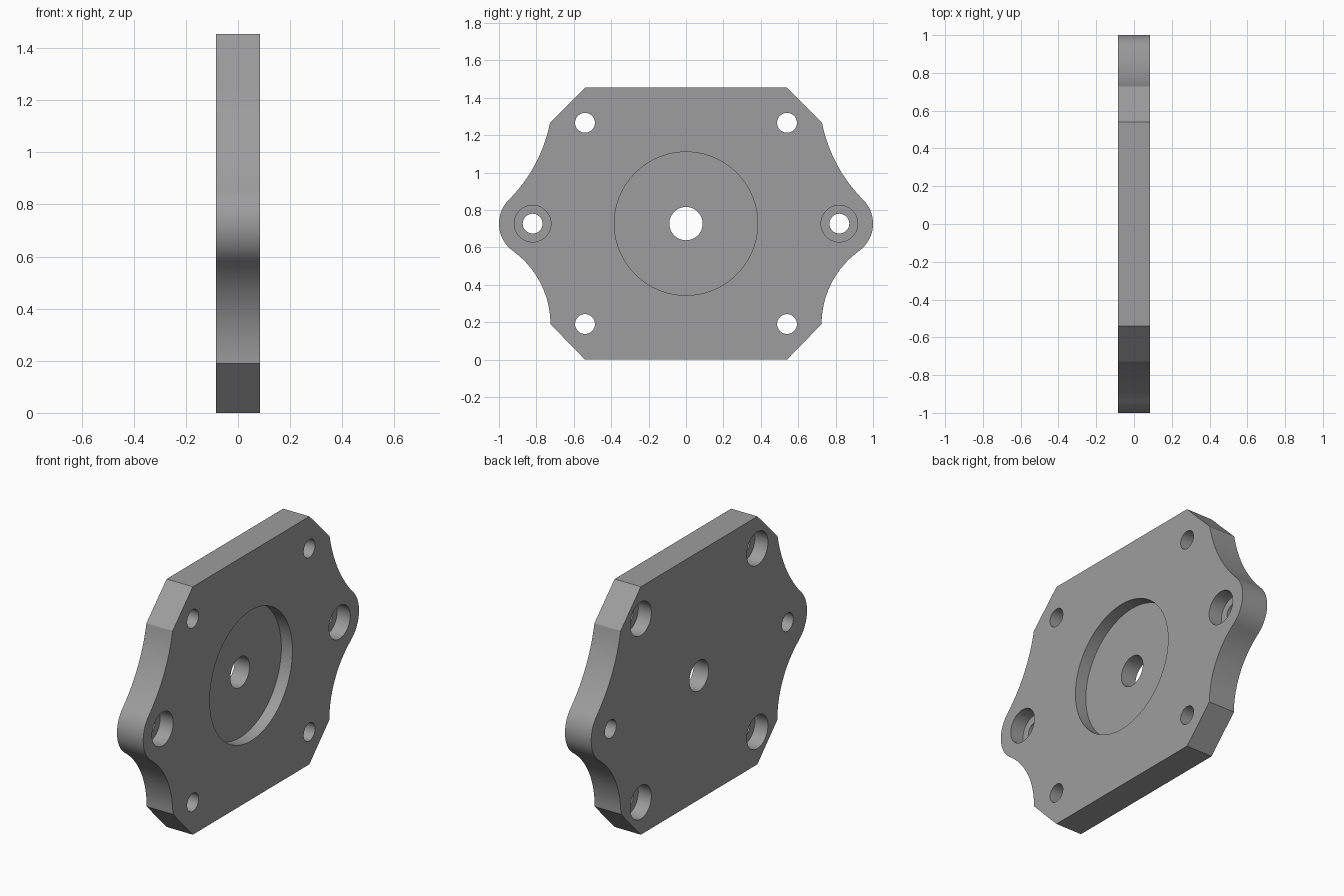
import bpy, bmesh, math
from mathutils import Matrix

if "Cube" in bpy.data.objects:
    bpy.data.objects.remove(bpy.data.objects["Cube"])

HALF = 0.085            # half the plate thickness (x)
MID = 0.727             # height of the centre line
EAR_Y, EAR_R = 0.82, 0.18

metal = bpy.data.materials.new("plain grey")
metal.diffuse_color = (0.34, 0.34, 0.34, 1)
metal.use_nodes = True
metal.node_tree.nodes["Principled BSDF"].inputs["Base Color"].default_value = metal.diffuse_color


def arc(cy, cz, r, a0, a1, n):
    """Points along an arc in the y-z plane, angles in radians."""
    return [(cy + r * math.cos(a0 + (a1 - a0) * i / n),
             cz + r * math.sin(a0 + (a1 - a0) * i / n)) for i in range(n + 1)]


# Right half of the outline, bottom to top
low_r = 0.481                                   # lower hollow flank
low_c = (0.725 + low_r, 0.19)
low_join = math.atan2(low_c[1] - MID, low_c[0] - EAR_Y)
up_r = 0.804                                    # upper hollow flank
up_join = math.radians(45)
up_c = (EAR_Y + (up_r + EAR_R) * math.cos(up_join),
        MID + (up_r + EAR_R) * math.sin(up_join))
up_end = math.pi + math.atan2(up_c[1] - 1.266, up_c[0] - 0.727)

half = [(0.54, 0.0)]
half += arc(*low_c, low_r, math.pi, low_join + math.pi, 20)
half += arc(EAR_Y, MID, EAR_R, low_join, up_join, 28)[1:]
half += arc(*up_c, up_r, up_join + math.pi, up_end, 20)[1:]
half += [(0.54, 1.454)]
outline = half + [(-y, z) for y, z in reversed(half)]

# Plate body: outline extruded along x
bm = bmesh.new()
face = bm.faces.new([bm.verts.new((-HALF, y, z)) for y, z in outline])
side = bmesh.ops.extrude_face_region(bm, geom=[face])
bmesh.ops.translate(bm, vec=(2 * HALF, 0, 0),
                    verts=[v for v in side["geom"] if isinstance(v, bmesh.types.BMVert)])
bmesh.ops.recalc_face_normals(bm, faces=bm.faces)
mesh = bpy.data.meshes.new("mounting_plate")
bm.to_mesh(mesh)
bm.free()
mesh.materials.append(metal)
plate = bpy.data.objects.new("mounting_plate", mesh)
bpy.context.collection.objects.link(plate)
bpy.context.view_layer.objects.active = plate
plate.select_set(True)


def bore(y, z, r, x0, x1, sides=48):
    """Cut a round hole between x0 and x1."""
    b = bmesh.new()
    bmesh.ops.create_cone(b, cap_ends=True, segments=sides, radius1=r, radius2=r, depth=x1 - x0,
                          matrix=Matrix.Translation(((x0 + x1) / 2, y, z))
                          @ Matrix.Rotation(math.pi / 2, 4, 'Y'))
    m = bpy.data.meshes.new("bore_cutter")
    b.to_mesh(m)
    b.free()
    m.materials.append(metal)
    cutter = bpy.data.objects.new("bore_cutter", m)
    cutter.hide_render = True
    bpy.context.collection.objects.link(cutter)
    mod = plate.modifiers.new("bore", 'BOOLEAN')
    mod.operation, mod.solver, mod.object = 'DIFFERENCE', 'EXACT', cutter
    bpy.ops.object.modifier_apply(modifier=mod.name)
    bpy.data.objects.remove(cutter)


OUT = HALF + 0.05
# Centre recess and shaft hole
bore(0, MID, 0.383, HALF - 0.072, OUT, 96)
bore(0, MID, 0.089, -OUT, OUT)
for s in (-1, 1):
    # Ear holes, counterbored on the +x side
    bore(s * EAR_Y, MID, 0.098, HALF - 0.085, OUT)
    bore(s * EAR_Y, MID, 0.053, -OUT, OUT)
    # Corner holes, counterbored on the -x side
    for z in (0.19, 1.266):
        bore(s * 0.54, z, 0.098, -OUT, -HALF + 0.085)
        bore(s * 0.54, z, 0.053, -OUT, OUT)

bpy.ops.object.shade_smooth_by_angle(angle=math.radians(25))
